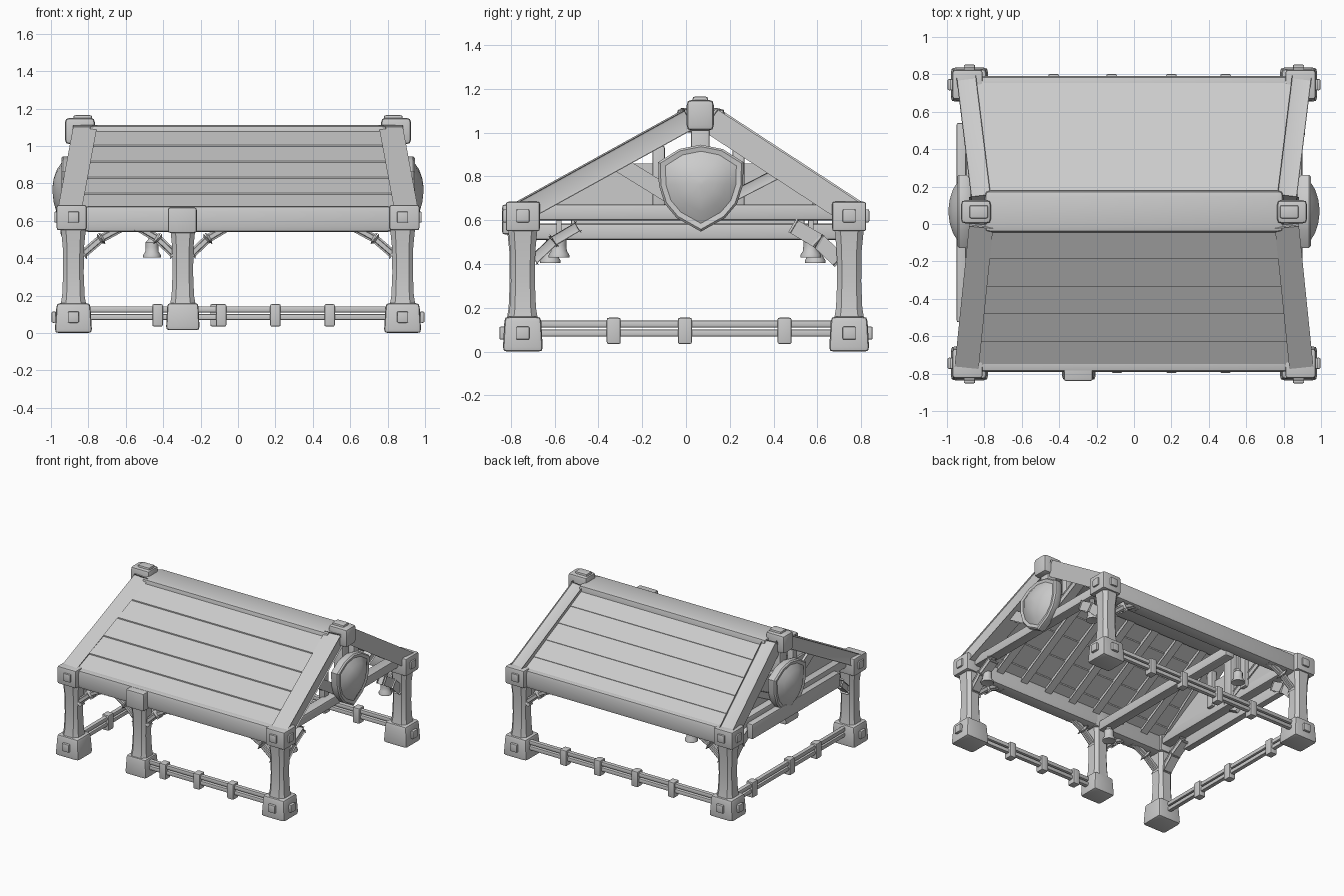
import bpy, bmesh, math
from mathutils import Vector, Matrix

if "Cube" in bpy.data.objects:
    bpy.data.objects.remove(bpy.data.objects["Cube"])

mat = bpy.data.materials.new("plain_grey")
mat.diffuse_color = (0.6, 0.6, 0.6, 1)
mat.use_nodes = True
mat.node_tree.nodes["Principled BSDF"].inputs["Base Color"].default_value = mat.diffuse_color


def finish(name, bm):
    bmesh.ops.recalc_face_normals(bm, faces=bm.faces)
    me = bpy.data.meshes.new(name)
    bm.to_mesh(me)
    bm.free()
    me.materials.append(mat)
    ob = bpy.data.objects.new(name, me)
    bpy.context.collection.objects.link(ob)
    return ob


def block(name, lo, hi, bevel=0.015, taper=1.0):
    """Bevelled box between two corners; taper scales the top."""
    bm = bmesh.new()
    bmesh.ops.create_cube(bm, size=1)
    for v in bm.verts:
        if v.co.z > 0:
            v.co.x *= taper
            v.co.y *= taper
    lo, hi = Vector(lo), Vector(hi)
    s, c = hi - lo, (hi + lo) / 2
    for v in bm.verts:
        v.co = Vector((v.co.x * s.x, v.co.y * s.y, v.co.z * s.z)) + c
    if bevel:
        bmesh.ops.bevel(bm, geom=bm.edges[:], offset=bevel, segments=2, profile=0.6, affect='EDGES')
    return finish(name, bm)


def beam(name, p0, p1, w, h, bevel=0.012):
    """Bevelled bar from p0 to p1; w is the level width, h the depth."""
    p0, p1 = Vector(p0), Vector(p1)
    d = (p1 - p0).normalized()
    up = Vector((0, 0, 1)) if abs(d.z) < 0.95 else Vector((0, 1, 0))
    side = d.cross(up).normalized()
    top = side.cross(d)
    m = Matrix((side, top, -d)).transposed()
    bm = bmesh.new()
    bmesh.ops.create_cube(bm, size=1)
    for v in bm.verts:
        v.co = m @ Vector((v.co.x * w, v.co.y * h, v.co.z * (p1 - p0).length)) + (p0 + p1) / 2
    if bevel:
        bmesh.ops.bevel(bm, geom=bm.edges[:], offset=bevel, segments=2, profile=0.6, affect='EDGES')
    return finish(name, bm)


def loft(name, rings):
    """Skin closed rings of points and cap both ends."""
    bm = bmesh.new()
    vs = [[bm.verts.new(p) for p in r] for r in rings]
    n = len(vs[0])
    for a, b in zip(vs, vs[1:]):
        for i in range(n):
            bm.faces.new((a[i], a[(i + 1) % n], b[(i + 1) % n], b[i]))
    bm.faces.new(vs[0])
    bm.faces.new(vs[-1])
    return finish(name, bm)


def post(name, x, y):
    """Post with a narrow waist and flared ends."""
    rings = []
    for z, h in ((0.13, 0.072), (0.2, 0.06), (0.32, 0.055), (0.46, 0.057), (0.57, 0.068)):
        c = 0.4 * h
        q = [(h, h - c), (h - c, h), (c - h, h), (-h, h - c), (-h, c - h), (c - h, -h), (h - c, -h), (h, c - h)]
        rings.append([(x + a, y + b, z) for a, b in q])
    loft(name, rings)


def brace(x0, y0, dx, dy):
    """Bowed brace from a post up to the beam above."""
    pts = [(0, 0.42), (0.6, 0.49), (1, 0.575)] if abs(dx) < 0.19 and not dy else [(0, 0.42), (0.45, 0.505), (1, 0.57)]
    pts = [(x0 + dx * t, y0 + dy * t, z) for t, z in pts]
    for a, b in zip(pts, pts[1:]):
        beam("brace", a, b, 0.045, 0.045, 0.012)


# Posts, footings and corner blocks
for sx in (-1, 1):
    for sy in (-1, 1):
        x, y = sx * 0.88, sy * 0.745
        block("footing", (x - 0.1, y - 0.092, 0), (x + 0.1, y + 0.092, 0.16), 0.022, 0.9)
        post("corner_post", x, y)
        block("corner_block", (x + sx * 0.01 - 0.08, y - 0.078, 0.55), (x + sx * 0.01 + 0.08, y + 0.078, 0.685), 0.014)
        # studs on the outward faces
        for z, e, f in ((0.085, 0.105, 0.095), (0.62, 0.09, 0.08)):
            block("stud", (x + sx * e - 0.012, y - 0.03, z - 0.03), (x + sx * e + 0.012, y + 0.03, z + 0.03), 0.008)
            block("stud", (x - 0.03, y + sy * f - 0.012, z - 0.03), (x + 0.03, y + sy * f + 0.012, z + 0.03), 0.008)
        brace(x - sx * 0.05, y, -sx * 0.22, 0)
        brace(x, y - sy * 0.05, 0, -sy * 0.2)

# Middle front post
block("middle_footing", (-0.385, -0.835, 0.015), (-0.205, -0.67, 0.16), 0.02, 0.92)
post("middle_post", -0.295, -0.75)
block("middle_block", (-0.375, -0.84, 0.535), (-0.22, -0.68, 0.672), 0.016)
brace(-0.34, -0.75, -0.2, 0)
brace(-0.25, -0.75, 0.2, 0)

# Eave beams, tie beams and ridge
for s in (-1, 1):
    block("eave_beam", (-0.83, s * 0.735 - 0.055, 0.54), (0.83, s * 0.735 + 0.055, 0.68), 0.03)
    block("gable_tie_beam", (s * 0.86 - 0.04, -0.69, 0.6), (s * 0.86 + 0.04, 0.69, 0.672), 0.014)
block("cross_tie_beam", (-0.335, -0.7, 0.51), (-0.255, 0.7, 0.585), 0.015)
block("ridge_beam", (-0.8, -0.045, 1.0), (0.8, 0.18, 1.112), 0.035)

# Gable frames, ridge ends
for s in (-1, 1):
    block("ridge_end", (s * 0.845 - 0.08, 0.003, 1.01), (s * 0.845 + 0.08, 0.127, 1.15), 0.025)
    block("ridge_cap", (s * 0.83 - 0.05, 0.03, 1.13), (s * 0.83 + 0.05, 0.1, 1.165), 0.012)
    beam("gable_rafter_front", (s * 0.895, -0.77, 0.63), (s * 0.815, 0.01, 1.06), 0.105, 0.095)
    beam("gable_rafter_back", (s * 0.895, 0.77, 0.63), (s * 0.815, 0.12, 1.055), 0.105, 0.095)
    block("king_post", (s * 0.84 - 0.04, 0.022, 0.64), (s * 0.84 + 0.04, 0.108, 1.03))
    for y0, y1, z1 in ((0.03, -0.31, 0.86), (0.1, 0.45, 0.83)):
        beam("gable_strut", (s * 0.85, y0, 0.65), (s * 0.85, y1, z1), 0.045, 0.05)
    for y in (-0.125, 0.24):
        block("gable_stud", (s * 0.82 - 0.025, y - 0.028, 0.65), (s * 0.82 + 0.025, y + 0.028, 0.94), 0.01)

# Left gable boarding and outer board
panel = [(-0.66, 0.63), (-0.27, 0.86), (0.37, 0.86), (0.68, 0.63)]
loft("gable_boards", [[(x, y, z) for y, z in panel] for x in (-0.845, -0.825)])
block("outer_gable_board", (-0.948, -0.525, 0.52), (-0.895, 0.54, 0.635), 0.01)

# Roof planks and the rafters under them
for s, top, end in ((-1, (-0.02, 1.095), (-0.765, 0.665)), (1, (0.15, 1.09), (0.785, 0.66))):
    n = 5
    for i in range(n):
        a, b = i / n, (i + 1) / n + (0.02 if i < n - 1 else 0)
        rings = []
        for t, lift in ((a, -0.004), (b, 0.006 if s < 0 else 0.0)):
            y = top[0] + (end[0] - top[0]) * t
            z = top[1] + (end[1] - top[1]) * t + lift
            hw = 0.79 + 0.08 * t
            rings.append([(-hw, y, z), (hw, y, z), (hw, y, z - 0.045), (-hw, y, z - 0.045)])
        loft("roof_plank", rings)
    for k in range(7):
        x = -0.66 + 0.22 * k
        beam("inner_rafter", (x, end[0] * 0.97, end[1] - 0.04), (x, top[0], top[1] - 0.06), 0.04, 0.05, 0.01)

# Low double rails with clamps: front right part, back and left side
rails = [((-0.25, -0.765), (0.85, -0.765), [(-0.09, -0.765), (0.2, -0.765), (0.49, -0.765)]),
         ((-0.85, 0.77), (0.85, 0.77), [(x, 0.77) for x in (-0.43, -0.12, 0.2, 0.49)]),
         ((-0.88, -0.7), (-0.88, 0.7), [(-0.88, y) for y in (-0.33, -0.005, 0.45)])]
for a, b, clamps in rails:
    for z in (0.085, 0.127):
        beam("rail", (*a, z), (*b, z), 0.034, 0.032, 0.01)
    for x, y in clamps:
        block("rail_clamp", (x - 0.028, y - 0.032, 0.035), (x + 0.028, y + 0.032, 0.155), 0.01)

# Shields on both gables
half = [(0, 0.945), (0.1, 0.925), (0.195, 0.865), (0.192, 0.76), (0.165, 0.675), (0.11, 0.61), (0, 0.548)]
outline = half + [(-y, z) for y, z in half[-2:0:-1]]
for s in (-1, 1):
    rings = []
    for x, k in ((0.875, 0.93), (0.9, 1.0), (0.935, 1.0), (0.945, 0.95), (0.94, 0.83), (0.968, 0.6), (0.985, 0.33), (0.992, 0.06)):
        rings.append([(s * x, 0.068 + y * k, 0.77 + (z - 0.77) * k) for y, z in outline])
    loft("shield", rings)

# Hanging bells
profile = [(0.018, 0.105), (0.024, 0.09), (0.034, 0.08), (0.034, 0.055), (0.036, 0.03), (0.047, 0.012), (0.047, 0.0), (0.03, 0.004)]
for x, y, z, hang in ((0.86, -0.58, 0.43, 0.62), (0.86, 0.57, 0.43, 0.62), (-0.29, -0.62, 0.405, 0.53), (-0.46, 0.59, 0.405, 0.72)):
    loft("bell", [[(x + r * math.cos(j * math.pi / 6), y + r * math.sin(j * math.pi / 6), z + h)
                   for j in range(12)] for r, h in profile])
    block("bell_hanger", (x - 0.012, y - 0.012, z + 0.09), (x + 0.012, y + 0.012, hang), 0.004)

# Smooth shading with sharp edges kept
for ob in bpy.data.objects:
    ob.select_set(True)
    bpy.context.view_layer.objects.active = ob
bpy.ops.object.shade_smooth_by_angle(angle=math.radians(40))
